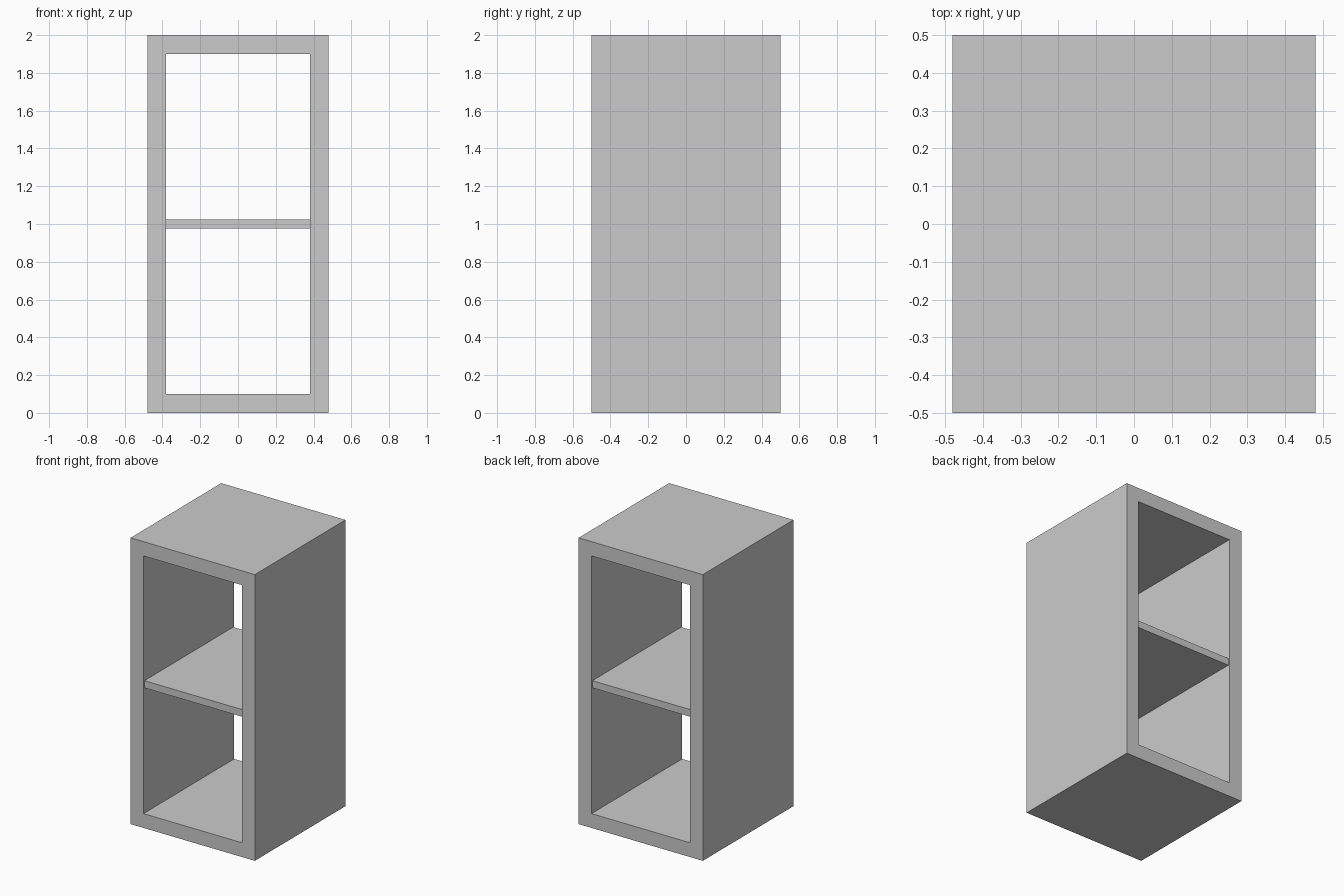
import bpy
import bmesh

if "Cube" in bpy.data.objects:
    bpy.data.objects.remove(bpy.data.objects["Cube"])

W, D, H, T = 0.96, 1.0, 2.0, 0.1   # outer size and wall thickness


def make_object(name, bm):
    bmesh.ops.recalc_face_normals(bm, faces=bm.faces)
    mesh = bpy.data.meshes.new(name)
    bm.to_mesh(mesh)
    bm.free()
    obj = bpy.data.objects.new(name, mesh)
    bpy.context.collection.objects.link(obj)
    return obj


def rectangle(bm, inset):
    """Closed rectangle in the front plane, inset from the outer outline."""
    x, y = W / 2 - inset, -D / 2
    corners = [(-x, y, inset), (x, y, inset), (x, y, H - inset), (-x, y, H - inset)]
    return [bm.verts.new(c) for c in corners]


# Open cabinet frame: rectangular ring extruded from front to back
bm = bmesh.new()
outer, inner = rectangle(bm, 0), rectangle(bm, T)
for i in range(4):
    j = (i + 1) % 4
    bm.faces.new((outer[i], outer[j], inner[j], inner[i]))
result = bmesh.ops.extrude_face_region(bm, geom=bm.faces[:], use_keep_orig=True)
back = [g for g in result["geom"] if isinstance(g, bmesh.types.BMVert)]
bmesh.ops.translate(bm, verts=back, vec=(0, D, 0))
make_object("cabinet_frame", bm)

# Thin middle shelf, set back slightly from both openings
bm = bmesh.new()
bmesh.ops.create_cube(bm, size=1)
bmesh.ops.scale(bm, verts=bm.verts, vec=(W - 2 * T, D - 0.02, 0.05))
shelf = make_object("middle_shelf", bm)
shelf.location.z = H / 2
